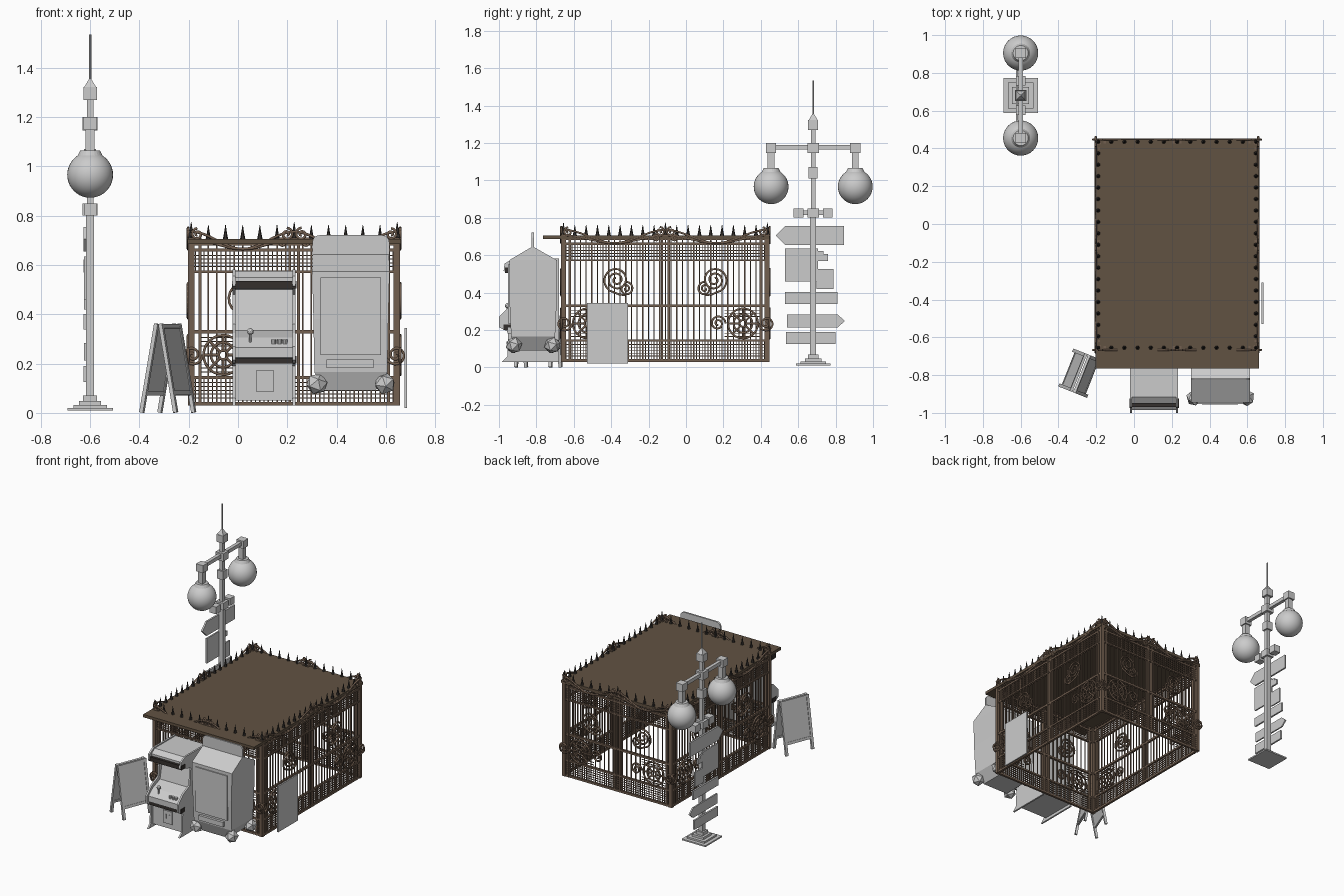
import bpy, bmesh, math
from math import pi, cos, sin
from mathutils import Matrix, Vector

if "Cube" in bpy.data.objects:
    bpy.data.objects.remove(bpy.data.objects["Cube"])


def material(name, col):
    m = bpy.data.materials.new(name)
    m.diffuse_color = col
    m.use_nodes = True
    m.node_tree.nodes["Principled BSDF"].inputs["Base Color"].default_value = m.diffuse_color
    return m


BROWN = material("brown_iron", (0.17, 0.115, 0.08, 1))
ROOF = material("roof_brown", (0.12, 0.085, 0.055, 1))
DARK = material("dark_spike", (0.035, 0.03, 0.027, 1))


def finish(name, data, mat=None, loc=(0, 0, 0), rot=(0, 0, 0)):
    if isinstance(data, bmesh.types.BMesh):
        bmesh.ops.recalc_face_normals(data, faces=data.faces)
        me = bpy.data.meshes.new(name)
        data.to_mesh(me)
        data.free()
        data = me
    ob = bpy.data.objects.new(name, data)
    bpy.context.collection.objects.link(ob)
    ob.location, ob.rotation_euler = loc, rot
    if mat:
        data.materials.append(mat)
    return ob


def add_box(bm, x0, x1, y0, y1, z0, z1):
    m = Matrix.Translation(((x0 + x1) / 2, (y0 + y1) / 2, (z0 + z1) / 2)) @ Matrix.Diagonal((x1 - x0, y1 - y0, z1 - z0, 1))
    bmesh.ops.create_cube(bm, size=1, matrix=m)


def boxes(name, items, mat=None, loc=(0, 0, 0), rot=(0, 0, 0)):
    bm = bmesh.new()
    for b in items:
        add_box(bm, *b)
    return finish(name, bm, mat, loc, rot)


def add_cone(bm, x, y, z0, z1, r0, r1, n):
    bmesh.ops.create_cone(bm, cap_ends=True, segments=n, radius1=r0, radius2=r1, depth=z1 - z0,
                          matrix=Matrix.Translation((x, y, (z0 + z1) / 2)) @ Matrix.Rotation(pi / n, 4, 'Z'))


def prism(name, pts, a, b, axis='x', mat=None):
    """Extrude a 2D outline along x (points are y,z) or along y (points are x,z)."""
    bm = bmesh.new()
    f = (lambda p: (a, p[0], p[1])) if axis == 'x' else (lambda p: (p[0], a, p[1]))
    face = bm.faces.new([bm.verts.new(f(p)) for p in pts])
    r = bmesh.ops.extrude_face_region(bm, geom=[face])
    d = Vector((b - a, 0, 0)) if axis == 'x' else Vector((0, b - a, 0))
    bmesh.ops.translate(bm, vec=d, verts=[v for v in r['geom'] if isinstance(v, bmesh.types.BMVert)])
    return finish(name, bm, mat)


def curves(name, paths, r, mat, loc, rot):
    cu = bpy.data.curves.new(name, 'CURVE')
    cu.dimensions, cu.bevel_depth, cu.bevel_resolution, cu.use_fill_caps = '3D', r, 1, True
    for pts in paths:
        s = cu.splines.new('POLY')
        s.points.add(len(pts) - 1)
        for p, (u, z) in zip(s.points, pts):
            p.co = (u, -0.012, z, 1)
    return finish(name, cu, mat, loc, rot)


def spiral(u, z, r, turns, start, sgn):
    n = int(18 * turns)
    return [(u + sgn * r * (1 - 0.85 * i / n) * cos(start + 2 * pi * turns * i / n),
             z + r * (1 - 0.85 * i / n) * sin(start + 2 * pi * turns * i / n)) for i in range(n + 1)]


def ring(u, z, r):
    return [(u + r * cos(i * pi / 12), z + r * sin(i * pi / 12)) for i in range(25)]


# Wrought-iron wall panel, local u along x, outside towards -y
def panel(name, W, loc, angle, spikes):
    rot = (0, 0, angle)
    # frame: rails, stiles
    fr = [(-W, W, -.008, .008, z0, z1) for z0, z1 in
          ((.03, .045), (.138, .15), (.322, .336), (.568, .578), (.655, .668), (.68, .70))]
    fr += [(u - .012, u + .012, -.012, .012, .03, .71) for u in (-W + .002, W - .002)]
    fr += [(u - .006, u + .006, -.009, .009, .03, .71) for u in (-.018, .018, -W + .035, W - .035)]
    boxes(name + "_frame", fr, BROWN, loc, rot)
    # vertical bars and fine mesh bands
    n = spikes * 2
    step = 2 * W / n
    br = [(-W + i * step - .003, -W + i * step + .003, -.003, .003, .04, .69) for i in range(1, n)]
    for z0, z1 in ((.045, .138), (.578, .655)):
        br += [(-W + (i + .5) * step - .002, -W + (i + .5) * step + .002, -.002, .002, z0, z1) for i in range(n)]
        k = round((z1 - z0) / .016)
        br += [(-W, W, -.002, .002, z0 + j * (z1 - z0) / k - .002, z0 + j * (z1 - z0) / k + .002) for j in range(1, k)]
    for s in (-1, 1):   # mesh around the wheels
        a, b = sorted((s * (W - .04), s * (W - .23)))
        br += [(a, b, -.002, .002, z - .002, z + .002) for z in (.165, .182, .272, .289, .306)]
    boxes(name + "_bars", br, BROWN, loc, rot)
    # scrolls, wheels
    k = W / .55
    paths, thin = [], []
    for s in (-1, 1):
        w = s * (W - .13)
        paths += [ring(w, .235, .08), ring(w, .235, .05), ring(w, .235, .018)]
        for i in range(8):
            c, d = cos(i * pi / 4), sin(i * pi / 4)
            paths.append([(w + .018 * c, .235 + .018 * d), (w + .08 * c, .235 + .08 * d)])
        paths += [spiral(s * (W - .005), .235, .042, 1.8, pi, s), spiral(s * (W - .265), .235, .042, 1.8, 0, s),
                  spiral(s * .265 * k, .468, .068, 2.4, -pi / 3, s), spiral(s * .212 * k, .42, .038, 1.8, pi / 2, s)]
        paths.append([(s * (.265 * k + .034), .41), (s * .25 * k, .39), (s * .212 * k, .385)])
        # crest scrolls
        thin += [spiral(s * .03, .725, .026, 1.5, pi / 2, s), spiral(s * (W - .025), .725, .024, 1.5, pi / 2, -s),
                 spiral(s * .05, .69, .02, 1.4, 0, s)]
    thin.append([(W * t / 24, .70 + .035 * cos(2 * pi * t / 24)) for t in range(-24, 25)])
    thin.append([(W * t / 24, .685 + .02 * cos(2 * pi * t / 24)) for t in range(-24, 25)])
    curves(name + "_scrolls", paths, .006, BROWN, loc, rot)
    curves(name + "_crest", thin, .006, BROWN, loc, rot)
    # spikes
    bm = bmesh.new()
    for i in range(spikes + 1):
        u = -W + 2 * W * i / spikes
        up = .012 if i in (0, spikes, spikes // 2) else 0
        add_cone(bm, u, 0, .70, .73 + up, .012, .006, 6)
        add_cone(bm, u, 0, .73 + up, .762 + up, .006, .001, 6)
    finish(name + "_spikes", bm, DARK, loc, rot)


panel("front_wall", .418, (.228, -.655, 0), 0, 12)
panel("back_wall", .418, (.228, .435, 0), pi, 12)
panel("right_wall", .545, (.646, -.11, 0), pi / 2, 18)
panel("left_wall", .545, (-.19, -.11, 0), -pi / 2, 18)
boxes("flat_roof", [(-.205, .662, -.765, .447, .685, .705)], ROOF)

# Lamp post
LX, LY = -.6, .68
bm = bmesh.new()
for h, z0, z1 in ((.092, .01, .02), (.068, .02, .032), (.045, .032, .048), (.028, .048, .07), (.016, .07, .84),
                  (.013, .84, 1.28), (.03, .80, .85), (.024, 1.01, 1.07), (.03, 1.145, 1.20), (.027, 1.27, 1.322)):
    add_box(bm, LX - h, LX + h, LY - h, LY + h, z0, z1)
add_cone(bm, LX, LY, 1.322, 1.355, .034, .006, 4)
add_cone(bm, LX, LY, 1.35, 1.535, .005, .005, 8)
add_box(bm, LX - .012, LX + .012, LY - .225, LY + .225, 1.165, 1.19)
add_box(bm, LX - .01, LX + .01, LY - .08, LY + .08, .815, .838)
for s in (-1, 1):
    y = LY + s * .225
    add_box(bm, LX - .027, LX + .027, y - .027, y + .027, 1.147, 1.2)
    add_box(bm, LX - .018, LX + .018, y - .018, y + .018, 1.06, 1.15)
    add_cone(bm, LX, y, 1.035, 1.065, .055, .04, 24)
    add_box(bm, LX - .025, LX + .025, LY + s * .078 - .026, LY + s * .078 + .026, .80, .85)
finish("lamp_post", bm)
for s in (-1, 1):
    bm = bmesh.new()
    bmesh.ops.create_uvsphere(bm, u_segments=32, v_segments=20, radius=.093)
    for f in bm.faces:
        f.smooth = True
    finish("lamp_globe", bm, None, (LX, LY + s * .225, .966))

# Direction boards on the post
boards = [[(.48, .705), (.53, .655), (.845, .655), (.845, .755), (.53, .755)],
          [(.53, .46), (.705, .46), (.705, .635), (.53, .635)],
          [(.70, .57), (.758, .57), (.758, .605), (.735, .605), (.735, .622), (.70, .622)],
          [(.697, .42), (.788, .42), (.788, .525), (.697, .525)],
          [(.53, .338), (.81, .338), (.81, .402), (.53, .402)],
          [(.54, .213), (.81, .213), (.85, .248), (.81, .283), (.54, .283)],
          [(.535, .125), (.80, .125), (.80, .19), (.535, .19)]]
for i, pts in enumerate(boards):
    prism("direction_board", pts, -.626 + .002 * (i % 2), -.614)

# Folding A-board
turn, lean = math.radians(-21.7), math.atan(.065 / .36)
for s in (-1, 1):
    items = [(-.008, .008, a, a + .018, -.366, 0) for a in (-.108, .09)]
    items += [(-.007, .007, -.1, .1, -.02, -.002), (-.007, .007, -.1, .1, -.295, -.277),
              (-.004, .004, -.1, .1, -.29, -.01)]
    boxes("a_board_leaf", items, None, (-.285 + s * .009 * cos(turn), -.79 + s * .009 * sin(turn), .362), (0, -s * lean, turn))

# Notice panel on the right wall
boxes("notice_panel", [(.675, .685, -.53, -.31, .02, .345)])

# Arcade cabinet
side = [(-.68, .03), (-.985, .03), (-.955, .06), (-.95, .19), (-1.0, .215), (-1.0, .27), (-.945, .325),
        (-.87, .36), (-.86, .48), (-.975, .515), (-.97, .555), (-.925, .582), (-.68, .582)]
core = [(-.68, .05), (-.935, .05), (-.935, .20), (-.985, .225), (-.985, .265), (-.935, .305),
        (-.855, .335), (-.82, .50), (-.95, .52), (-.95, .55), (-.915, .575), (-.68, .575)]
for x in (-.022, .222):
    prism("arcade_side", side, x, x + .012)
prism("arcade_body", core, -.012, .224)
boxes("arcade_trim", [(-.025, .237, -.968, -.925, .505, .535), (-.025, .237, -.975, -.93, .2, .23)], DARK)
boxes("coin_door", [(.075, .145, -.943, -.93, .085, .175), (.09, .1, -.947, -.94, .12, .15), (.12, .13, -.947, -.94, .12, .15)])
bm = bmesh.new()
add_cone(bm, .05, -.955, .285, .325, .005, .005, 8)
bmesh.ops.create_icosphere(bm, subdivisions=2, radius=.014, matrix=Matrix.Translation((.05, -.955, .33)))
for x in (.145, .168, .19):
    add_cone(bm, x, -.96, .28, .297, .01, .01, 10)
finish("arcade_controls", bm)

# Vending machine: lofted body with ridge top
bm = bmesh.new()
prev = None
cx = .458
for z, h, y0, y1 in ((.09, .10, -.905, -.715), (.165, .148, -.935, -.70), (.38, .152, -.945, -.69),
                     (.573, .157, -.945, -.69), (.645, .155, -.823, -.817)):
    row = [bm.verts.new((cx + a * h, y, z)) for a, y in ((-1, y0), (1, y0), (1, y1), (-1, y1))]
    if prev:
        for i in range(4):
            bm.faces.new((prev[i], prev[(i + 1) % 4], row[(i + 1) % 4], row[i]))
    else:
        bm.faces.new(row)
    prev = row
bm.faces.new(prev)
finish("vending_body", bm)
boxes("vending_front", [(.335, .58, -.952, -.93, .235, .55), (.36, .55, -.955, -.93, .182, .216)])
# rounded top sign
c = [(.302, .60)]
for px, a0 in ((.585, 0), (.331, pi / 2)):
    c += [(px + .029 * cos(a0 + i * pi / 10), .692 + .029 * sin(a0 + i * pi / 10)) for i in range(6)]
prism("vending_sign", [(.614, .60)] + c[1:] + [c[0]], -.826, -.814, 'y')
# faceted feet
for x in (.32, .596):
    for y in (-.92, -.715):
        bm = bmesh.new()
        bmesh.ops.create_icosphere(bm, subdivisions=1, radius=.045)
        finish("vending_foot", bm, None, (x, y, .118), (.3, .2, x * 3))
